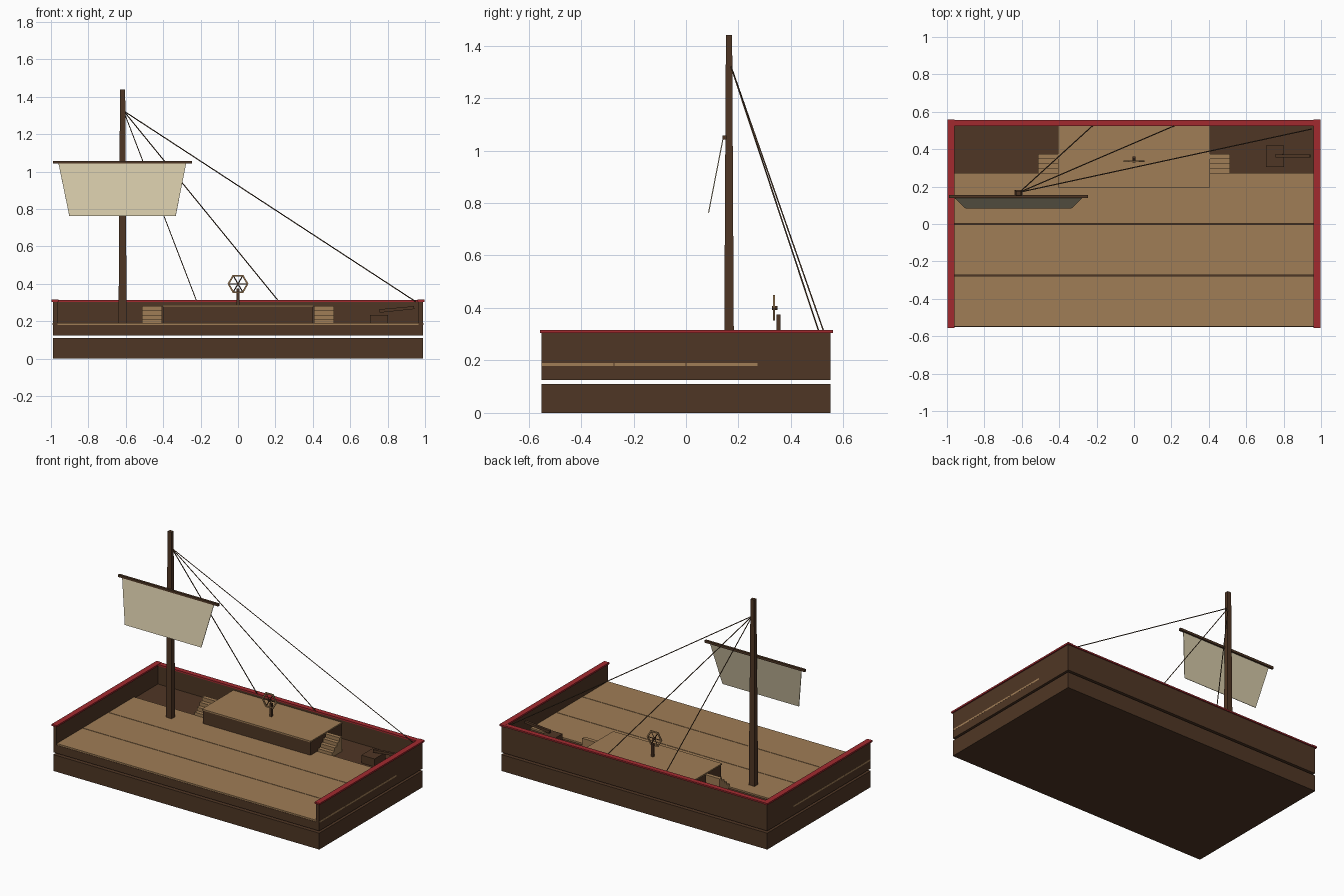
import bpy, math
from mathutils import Vector

if "Cube" in bpy.data.objects:
    bpy.data.objects.remove(bpy.data.objects["Cube"])


def mat(name, rgb):
    m = bpy.data.materials.new(name)
    m.diffuse_color = (*rgb, 1)
    m.use_nodes = True
    m.node_tree.nodes["Principled BSDF"].inputs["Base Color"].default_value = m.diffuse_color
    return m


DARK = mat("dark wood", (0.078, 0.037, 0.018))
LIGHT = mat("deck wood", (0.35, 0.205, 0.092))
RED = mat("red rail", (0.36, 0.023, 0.028))
CREAM = mat("sail cloth", (0.66, 0.58, 0.39))
ROPE = mat("rope brown", (0.11, 0.062, 0.032))


def mesh(name, verts, faces, material):
    me = bpy.data.meshes.new(name)
    me.from_pydata(verts, [], faces)
    me.materials.append(material)
    ob = bpy.data.objects.new(name, me)
    bpy.context.collection.objects.link(ob)
    return ob


def box(name, x, y, z, material):
    """Box from (min, max) ranges on each axis."""
    v = [(a, b, c) for a in x for b in y for c in z]
    f = [(0, 1, 3, 2), (4, 6, 7, 5), (0, 4, 5, 1),
         (2, 3, 7, 6), (0, 2, 6, 4), (1, 5, 7, 3)]
    return mesh(name, v, f, material)


def rod(name, a, b, r1, r2, sides, material, turn=0.0):
    """Straight tapered rod between two points."""
    a, b = Vector(a), Vector(b)
    d = (b - a).normalized()
    ref = Vector((0, 0, 1)) if abs(d.z) < 0.9 else Vector((0, 1, 0))
    u = d.cross(ref).normalized()
    w = u.cross(d)
    v = []
    for p, r in ((a, r1), (b, r2)):
        for i in range(sides):
            t = turn + math.tau * i / sides
            v.append(p + u * (r * math.cos(t)) + w * (r * math.sin(t)))
    f = [(i, i + sides, (i + 1) % sides + sides, (i + 1) % sides)
         for i in range(sides)]
    f += [tuple(range(sides)), tuple(reversed(range(sides, 2 * sides)))]
    return mesh(name, v, f, material)


# Hull: two bands with an open seam between them
box("lower_hull", (-0.99, 0.99), (-0.55, 0.55), (0, 0.11), DARK)
box("upper_hull", (-0.99, 0.99), (-0.55, 0.55), (0.125, 0.18), DARK)

# Bulwarks and red rails on three sides
for side, s in (("left", -1), ("right", 1)):
    box(side + "_bulwark", sorted((s * 0.965, s * 0.99)), (-0.55, 0.55),
        (0.18, 0.305), DARK)
    box(side + "_rail", sorted((s * 0.96, s * 0.998)), (-0.557, 0.56),
        (0.304, 0.315), RED)
box("back_bulwark", (-0.965, 0.965), (0.527, 0.55), (0.18, 0.305), DARK)
box("back_rail", (-0.96, 0.96), (0.523, 0.557), (0.304, 0.314), RED)

# Three wide deck planks, poking flush through the side walls
for i in range(3):
    y = -0.548 + i * 0.275
    box(f"deck_plank_{i + 1}", (-0.9905, 0.9905), (y, y + 0.271),
        (0.179, 0.19), LIGHT)

# Raised helm platform
box("platform_body", (-0.4, 0.4), (0.2, 0.527), (0.18, 0.279), DARK)
box("platform_top", (-0.405, 0.405), (0.195, 0.527), (0.279, 0.288), LIGHT)

# Stairs on both ends of the platform, rising toward the back
for side, s in (("left", -1), ("right", 1)):
    for i in range(4):
        box(f"{side}_step_{i + 1}", sorted((s * 0.406, s * 0.512)),
            (0.27 + i * 0.026, 0.27 + (i + 1) * 0.026),
            (0.18, 0.21 + i * 0.0235), LIGHT)

# Steering wheel on its post
box("wheel_post", (-0.008, 0.008), (0.345, 0.361), (0.288, 0.375), DARK)
C = Vector((0, 0.335, 0.4))
rod("wheel_hub", C - Vector((0, 0.007, 0)), C + Vector((0, 0.014, 0)),
    0.008, 0.008, 6, DARK)
v, f = [], []
for i in range(6):
    t = math.tau * i / 6
    for r, dy in ((0.056, -0.004), (0.056, 0.004), (0.046, 0.004), (0.046, -0.004)):
        v.append(C + Vector((r * math.cos(t), dy, r * math.sin(t))))
    j = (i + 1) % 6
    f += [(4 * i + k, 4 * j + k, 4 * j + (k + 1) % 4, 4 * i + (k + 1) % 4)
          for k in range(4)]
mesh("wheel_rim", v, f, LIGHT)
for i in range(3):
    t = math.tau * i / 6
    d = Vector((math.cos(t), 0, math.sin(t))) * 0.049
    rod(f"wheel_spoke_{i + 1}", C - d, C + d, 0.003, 0.003, 4, DARK)

# Mast: tapered square post
mast = rod("mast", (0, 0, 0.18), (0, 0, 1.44), 0.031, 0.0195, 4, DARK, math.pi / 4)
mast.scale = (1.0, 0.86, 1)
mast.location = (-0.617, 0.164, 0)

# Yard and hanging sail
rod("yard", (-0.99, 0.146, 1.05), (-0.245, 0.146, 1.05), 0.011, 0.011, 4, DARK,
    math.pi / 4)
sail = mesh("sail", [(-0.96, 0.141, 1.045), (-0.277, 0.141, 1.045),
                     (-0.333, 0.086, 0.763), (-0.902, 0.086, 0.763)],
            [(0, 3, 2, 1)], CREAM)
sol = sail.modifiers.new("thickness", "SOLIDIFY")
sol.thickness = 0.004
sol.offset = 0

# Stay ropes from mast to the rail
for i, end in enumerate([(-0.222, 0.525, 0.31), (0.215, 0.525, 0.31),
                         (0.95, 0.508, 0.305)]):
    rod(f"rope_{i + 1}", (-0.612, 0.17, 1.325), end, 0.003, 0.003, 4, ROPE)

# Small deck gun: block base and slightly raised barrel
box("gun_base", (0.705, 0.803), (0.305, 0.42), (0.18, 0.233), DARK)
rod("gun_barrel", (0.757, 0.364, 0.255), (0.942, 0.364, 0.273), 0.013, 0.011, 4,
    DARK, math.pi / 4)
